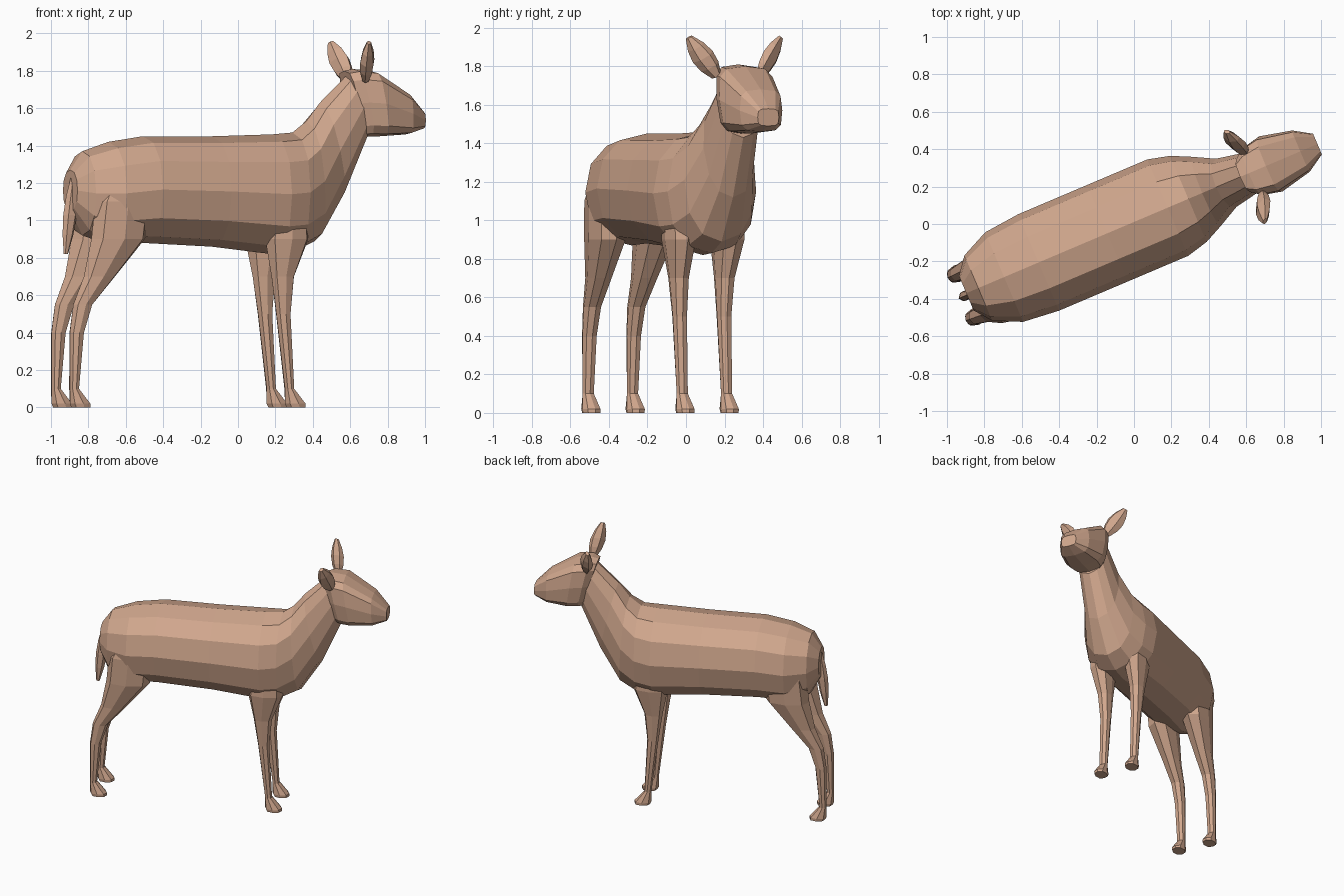
import bpy
import bmesh
from math import copysign, cos, pi, radians, sin, tau
from mathutils import Matrix, Vector

cube = bpy.data.objects.get("Cube")
if cube:
    bpy.data.objects.remove(cube, do_unlink=True)

coat = bpy.data.materials.new("tan_coat")
coat.use_nodes = True
coat.diffuse_color = (0.64, 0.39, 0.27, 1)
shader = coat.node_tree.nodes["Principled BSDF"]
shader.inputs["Base Color"].default_value = coat.diffuse_color
shader.inputs["Roughness"].default_value = 0.9

# The animal is built along its own axis, then turned to its standing direction
TURN = Matrix.Rotation(radians(23), 4, "Z")


def rounded(value, power):
    return copysign(abs(value) ** power, value)


def ring(centre, reach, side, sides, power):
    """Closed loop around centre, spanned by the vectors reach and side."""
    angles = [tau * k / sides for k in range(sides)]
    return [centre + reach * rounded(cos(t), power) + side * rounded(sin(t), power)
            for t in angles]


def loft(name, rings):
    """Skin a row of loops, cap both ends and keep the faces flat."""
    bm = bmesh.new()
    loops = [[bm.verts.new(point) for point in loop] for loop in rings]
    for low, high in zip(loops, loops[1:]):
        for k in range(len(low)):
            bm.faces.new((low[k - 1], low[k], high[k], high[k - 1]))
    bm.faces.new(loops[0])
    bm.faces.new(loops[-1])
    bmesh.ops.recalc_face_normals(bm, faces=bm.faces)
    mesh = bpy.data.meshes.new(name)
    bm.to_mesh(mesh)
    bm.free()
    mesh.transform(TURN)
    mesh.materials.append(coat)
    bpy.context.collection.objects.link(bpy.data.objects.new(name, mesh))


def barrel(name, stations, sides, power):
    """Upright sections (along, top, bottom, half width) that lean at the neck."""
    rings = []
    for along, top, bottom, width in stations:
        lean = max(0, min(along - 0.35, 0.12, (1 - along) / 4))
        high = Vector((along, 0.01, top))
        low = Vector((along + lean, 0.01, bottom))
        side = Vector((0, width, 0))
        rings.append(ring((high + low) / 2, (high - low) / 2, side, sides, power))
    loft(name, rings)


def leg(name, side, heel, stations):
    """Hoof and ankle above the heel, then sections (height, front, back)."""
    hoof = [(0, heel + 0.12, heel + 0.01),
            (0.02, heel + 0.12, heel),
            (0.1, heel + 0.05, heel)]
    rings = []
    for height, front, back in hoof + stations:
        depth = front - back
        # Thighs and shoulders stand wider apart than the shins
        out = 0.125 + 0.04 * max(0, height - 0.6)
        centre = Vector(((front + back) / 2, side * out, height))
        reach = Vector((depth / 2, 0, 0))
        width = Vector((0, 0.02 + 0.23 * depth, 0))
        rings.append(ring(centre, reach, width, sides=8, power=0.85))
    loft(name, rings)


def leaf(name, base, tip, broad, thin, steps=5):
    """Tapering blade from base to tip, fullest near its middle."""
    rings = []
    for step in range(steps):
        t = step / (steps - 1)
        swell = sin(pi * (0.15 + 0.75 * t))
        centre = Vector(base).lerp(Vector(tip), t)
        rings.append(ring(centre, Vector(broad) * swell, Vector(thin) * swell,
                          sides=6, power=1))
    loft(name, rings)


# Torso rising into the neck
barrel("body_and_neck", [
    (-0.97, 1.27, 1.05, 0.1),
    (-0.9, 1.37, 0.92, 0.19),
    (-0.75, 1.42, 0.87, 0.26),
    (-0.55, 1.45, 0.88, 0.28),
    (-0.15, 1.45, 0.86, 0.28),
    (0.2, 1.46, 0.82, 0.28),
    (0.32, 1.47, 0.83, 0.25),
    (0.4, 1.53, 0.89, 0.2),
    (0.48, 1.63, 1.12, 0.14),
    (0.65, 1.79, 1.43, 0.11),
], sides=12, power=0.9)

# Head with a broad flat crown narrowing to the muzzle
barrel("head", [
    (0.62, 1.8, 1.45, 0.1),
    (0.67, 1.81, 1.45, 0.14),
    (0.77, 1.8, 1.45, 0.16),
    (0.97, 1.68, 1.46, 0.12),
    (1.07, 1.58, 1.49, 0.06),
], sides=12, power=0.55)

# Legs and ears, mirrored across the body
for word, side in (("left", 1), ("right", -1)):
    leg(f"{word}_hind_leg", side, -1.03, [
        (0.4, -0.95, -1.03),
        (0.55, -0.9, -1.01),
        (0.7, -0.77, -0.95),
        (0.9, -0.6, -0.91),
        (1.1, -0.58, -0.89),
        (1.25, -0.65, -0.8),
    ])
    leg(f"{word}_front_leg", side, 0.22, [
        (0.5, 0.25, 0.17),
        (0.7, 0.27, 0.14),
        (0.9, 0.35, 0.1),
        (1.2, 0.32, 0.15),
    ])
    leaf(f"{word}_ear",
         base=(0.69, side * 0.12, 1.75), tip=(0.65, side * 0.26, 1.95),
         broad=(0.05, side * -0.02, 0.01), thin=(0, side * 0.04, -0.03))

# Tail hanging close behind the rump
leaf("tail", base=(-0.95, 0, 1.24), tip=(-1, 0, 0.82),
     broad=(0.04, 0, 0), thin=(0, 0.03, 0))
